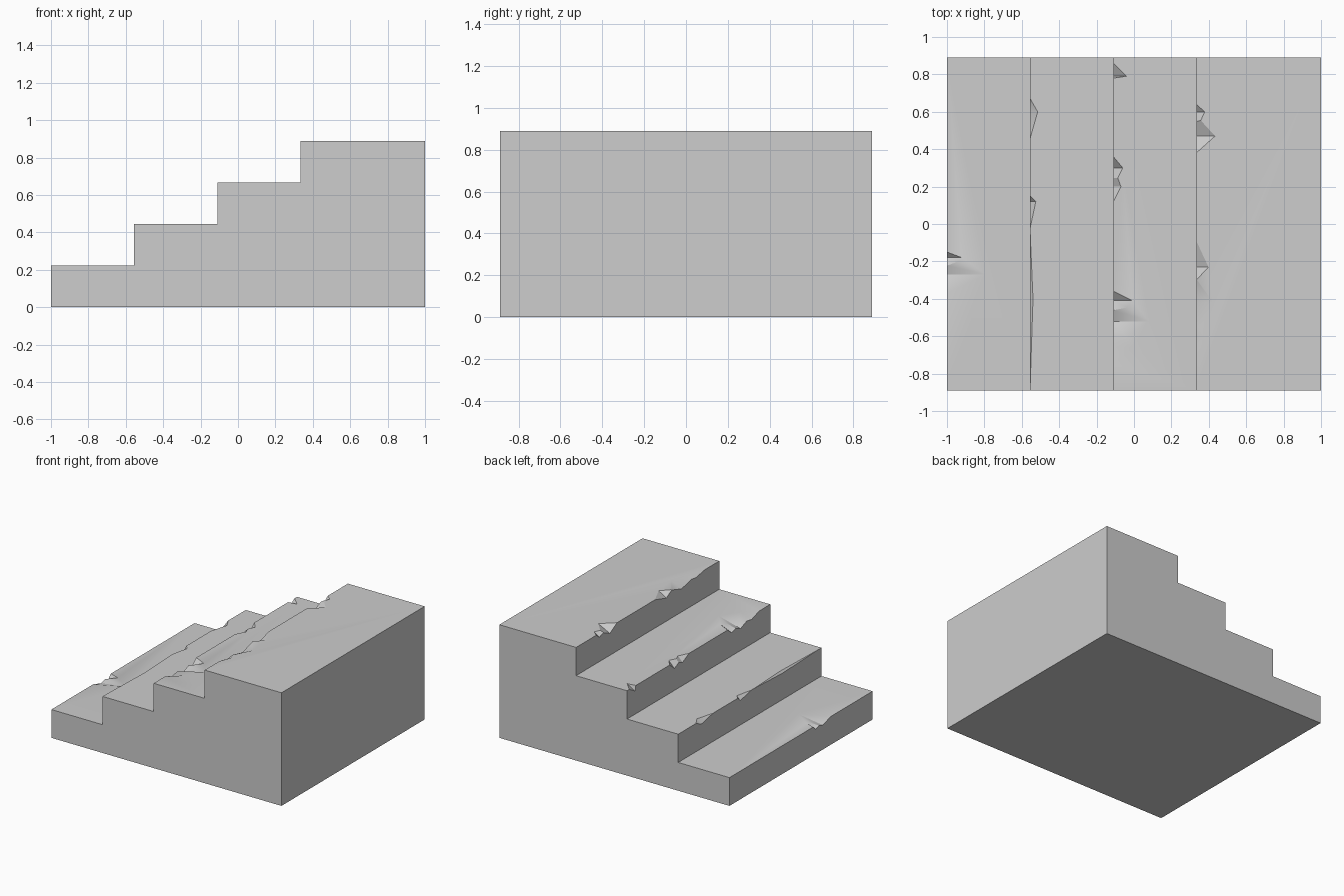
import bpy
import bmesh

cube = bpy.data.objects.get("Cube")
if cube:
    bpy.data.objects.remove(cube, do_unlink=True)

# Stone colour
stone = bpy.data.materials.new("grey_stone")
stone.use_nodes = True
colour = (0.61, 0.61, 0.61, 1)
stone.diffuse_color = colour
bsdf = next(n for n in stone.node_tree.nodes if n.type == 'BSDF_PRINCIPLED')
bsdf.inputs["Base Color"].default_value = colour

NOSES = [-1.0, -0.555, -0.11, 0.333]
RISE = 0.2222
HALF = 0.889


def make_object(name, bm):
    mesh = bpy.data.meshes.new(name)
    bmesh.ops.recalc_face_normals(bm, faces=bm.faces)
    bm.to_mesh(mesh)
    bm.free()
    mesh.materials.append(stone)
    obj = bpy.data.objects.new(name, mesh)
    bpy.context.collection.objects.link(obj)
    return obj


# Staircase block: stepped profile extruded across its width
profile = [(1, 0), (-1, 0)]
for i, x in enumerate(NOSES):
    profile += [(x, i * RISE), (x, (i + 1) * RISE)]
profile.append((1, 4 * RISE))
profile.pop(2)

bm = bmesh.new()
side = bm.faces.new([bm.verts.new((x, -HALF, z)) for x, z in profile])
ext = bmesh.ops.extrude_face_region(bm, geom=[side])
moved = [v for v in ext["geom"] if isinstance(v, bmesh.types.BMVert)]
bmesh.ops.translate(bm, verts=moved, vec=(0, 2 * HALF, 0))
stairs = make_object("stone_stairs", bm)

# Chips in the step noses: step, start, end, deepest y, tread depth, riser drop
CHIPS = [
    (0, -0.37, -0.17, -0.27, 0.21, 0.03),
    (0, -0.27, -0.15, -0.18, 0.08, 0.03),
    (1, 0.46, 0.67, 0.60, 0.04, 0.03),
    (1, -0.02, 0.15, 0.12, 0.03, 0.03),
    (1, -0.86, -0.05, -0.40, 0.015, 0.015),
    (2, 0.78, 0.86, 0.79, 0.07, 0.04),
    (2, 0.20, 0.36, 0.30, 0.05, 0.05),
    (2, 0.12, 0.31, 0.20, 0.04, 0.04),
    (2, -0.65, -0.40, -0.52, 0.19, 0.05),
    (2, -0.55, -0.36, -0.41, 0.10, 0.04),
    (2, -0.75, -0.48, -0.66, 0.10, 0.03),
    (3, 0.38, 0.58, 0.47, 0.10, 0.05),
    (3, 0.50, 0.64, 0.60, 0.045, 0.03),
    (3, -0.30, -0.09, -0.23, 0.065, 0.04),
    (3, -0.60, -0.29, -0.42, 0.09, 0.04),
    (3, -0.71, -0.45, -0.60, 0.04, 0.02),
]

for n, (step, y0, y1, ym, depth, drop) in enumerate(CHIPS):
    x, z = NOSES[step], (step + 1) * RISE
    bm = bmesh.new()
    for p in [(x, y0, z), (x, y1, z), (x + depth, ym, z),
              (x, ym, z - drop), (x - 0.05, ym, z + 0.05)]:
        bm.verts.new(p)
    bmesh.ops.convex_hull(bm, input=bm.verts)
    cutter = make_object(f"chip_cutter_{n}", bm)
    cutter.hide_render = True
    cutter.hide_viewport = True
    cut = stairs.modifiers.new(f"chip_{n}", 'BOOLEAN')
    cut.operation = 'DIFFERENCE'
    cut.solver = 'EXACT'
    cut.object = cutter

# Bake the chips into the block and drop the cutters
bpy.context.view_layer.update()
depsgraph = bpy.context.evaluated_depsgraph_get()
stairs_mesh = bpy.data.meshes.new_from_object(stairs.evaluated_get(depsgraph))
stairs.modifiers.clear()
stairs.data = stairs_mesh
for obj in [o for o in bpy.data.objects if o.name.startswith("chip_cutter")]:
    bpy.data.objects.remove(obj, do_unlink=True)

# Soft shading inside the chips, crisp step edges
bpy.ops.object.select_all(action='DESELECT')
stairs.select_set(True)
bpy.context.view_layer.objects.active = stairs
bpy.ops.object.shade_smooth_by_angle(angle=0.52)
